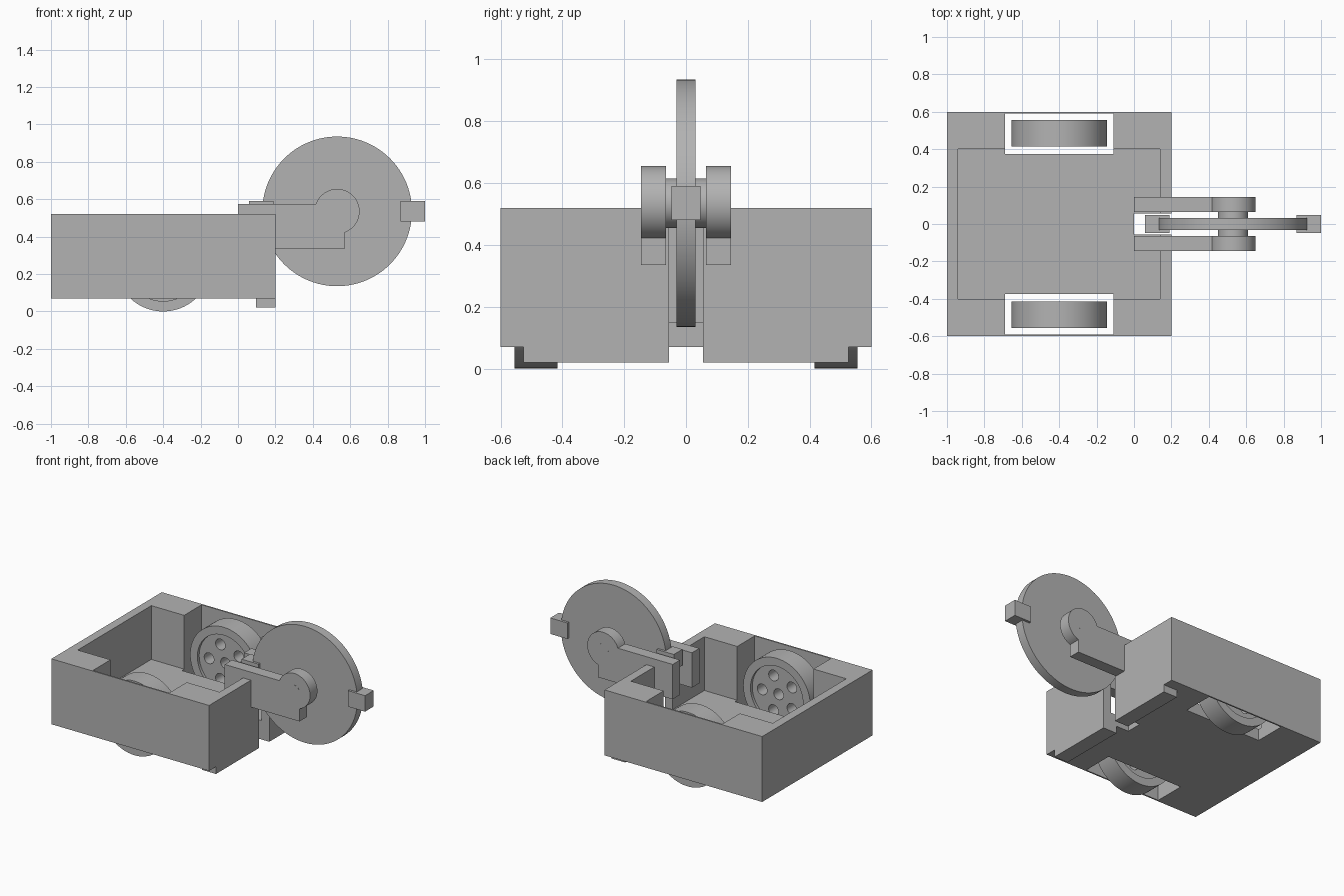
import bpy
import bmesh
from math import acos, asin, cos, sin, pi, radians
from mathutils import Matrix, Vector

cube = bpy.data.objects.get("Cube")
if cube:
    bpy.data.objects.remove(cube, do_unlink=True)

grey = bpy.data.materials.new("plain grey")
grey.use_nodes = True
grey.diffuse_color = (0.45, 0.45, 0.45, 1)
grey.node_tree.nodes["Principled BSDF"].inputs["Base Color"].default_value = grey.diffuse_color


def finish(name, bm):
    bmesh.ops.recalc_face_normals(bm, faces=bm.faces)
    mesh = bpy.data.meshes.new(name)
    bm.to_mesh(mesh)
    bm.free()
    mesh.materials.append(grey)
    obj = bpy.data.objects.new(name, mesh)
    bpy.context.collection.objects.link(obj)
    return obj


def box(name, xs, ys, zs):
    bm = bmesh.new()
    bmesh.ops.create_cube(bm, size=1)
    for v in bm.verts:
        v.co = Vector([r[0] if c < 0 else r[1] for c, r in zip(v.co, (xs, ys, zs))])
    return finish(name, bm)


def discs(name, centres, radius, y0, y1, segments=64):
    """Cylinders along y at the given (x, z) centres."""
    bm = bmesh.new()
    for x, z in centres:
        place = Matrix.Translation((x, (y0 + y1) / 2, z)) @ Matrix.Rotation(pi / 2, 4, 'X')
        bmesh.ops.create_cone(bm, cap_ends=True, segments=segments, radius1=radius,
                              radius2=radius, depth=y1 - y0, matrix=place)
    return finish(name, bm)


def prism(name, outline, y0, y1):
    bm = bmesh.new()
    face = bm.faces.new([bm.verts.new((x, y0, z)) for x, z in outline])
    new = bmesh.ops.extrude_face_region(bm, geom=[face])["geom"]
    moved = [v for v in new if isinstance(v, bmesh.types.BMVert)]
    bmesh.ops.translate(bm, verts=moved, vec=(0, y1 - y0, 0))
    return finish(name, bm)


def activate(obj):
    bpy.ops.object.select_all(action='DESELECT')
    obj.select_set(True)
    bpy.context.view_layer.objects.active = obj


def cut(obj, cutter):
    mod = obj.modifiers.new("cut", 'BOOLEAN')
    mod.operation = 'DIFFERENCE'
    mod.solver = 'EXACT'
    mod.object = cutter
    activate(obj)
    bpy.ops.object.modifier_apply(modifier=mod.name)
    bpy.data.objects.remove(cutter, do_unlink=True)


def smooth(obj):
    activate(obj)
    bpy.ops.object.shade_smooth_by_angle(angle=radians(30))


# Open chassis: cavity, wheel wells through the floor, and a slot in the end wall
chassis = box("chassis", (-1, 0.2), (-0.6, 0.6), (0.07, 0.52))
cut(chassis, box("cavity", (-0.94, 0.14), (-0.4, 0.4), (0.15, 0.8)))
cut(chassis, box("slot", (0, 0.4), (-0.055, 0.055), (-0.2, 0.8)))
for s in (-1, 1):
    cut(chassis, box("well", (-0.69, -0.11), sorted((s * 0.375, s * 0.59)), (-0.2, 0.8)))

# Wheels with recessed faces, a bore and five round holes
wheel_x, wheel_z = -0.4, 0.255
for s, side in ((-1, "right"), (1, "left")):
    inner, outer = sorted((s * 0.415, s * 0.555))
    wheel = discs("wheel_" + side, [(wheel_x, wheel_z)], 0.255, inner, outer, 96)
    for a, b in ((inner - 0.1, inner + 0.02), (outer - 0.02, outer + 0.1)):
        cut(wheel, discs("recess", [(wheel_x, wheel_z)], 0.2, a, b))
    phase = 0 if s < 0 else pi
    ring = [(wheel_x, wheel_z)]
    for i in range(5):
        angle = phase + i * 2 * pi / 5
        ring.append((wheel_x + 0.125 * cos(angle), wheel_z + 0.125 * sin(angle)))
    cut(wheel, discs("holes", ring, 0.037, inner - 0.1, outer + 0.1, 32))
    smooth(wheel)

# Scraper lips under the end wall
for s, side in ((-1, "right"), (1, "left")):
    box("lip_" + side, (0.095, 0.2), sorted((s * 0.055, s * 0.525)), (0.02, 0.07))

# Support arms with a round end
hub_x, hub_z, boss = 0.53, 0.535, 0.12
start, end = -acos(0.04 / boss), pi - asin(0.04 / boss)
outline = [(0, 0.575), (0, 0.335), (hub_x + 0.04, 0.335)]
for i in range(41):
    angle = start + (end - start) * i / 40
    outline.append((hub_x + boss * cos(angle), hub_z + boss * sin(angle)))
for s, side in ((-1, "right"), (1, "left")):
    smooth(prism("arm_" + side, outline, *sorted((s * 0.065, s * 0.145))))

# Spinning disc, hub, axle and the two striking blocks
hub = [(hub_x, hub_z)]
smooth(discs("weapon_disc", hub, 0.4, -0.031, 0.031, 128))
smooth(discs("disc_hub", hub, 0.08, -0.065, 0.065))
smooth(discs("axle", hub, 0.04, -0.1455, 0.1455, 32))
box("striker_outer", (0.87, 1), (-0.047, 0.047), (0.48, 0.59))
box("striker_inner", (0.06, 0.19), (-0.047, 0.047), (0.48, 0.59))
